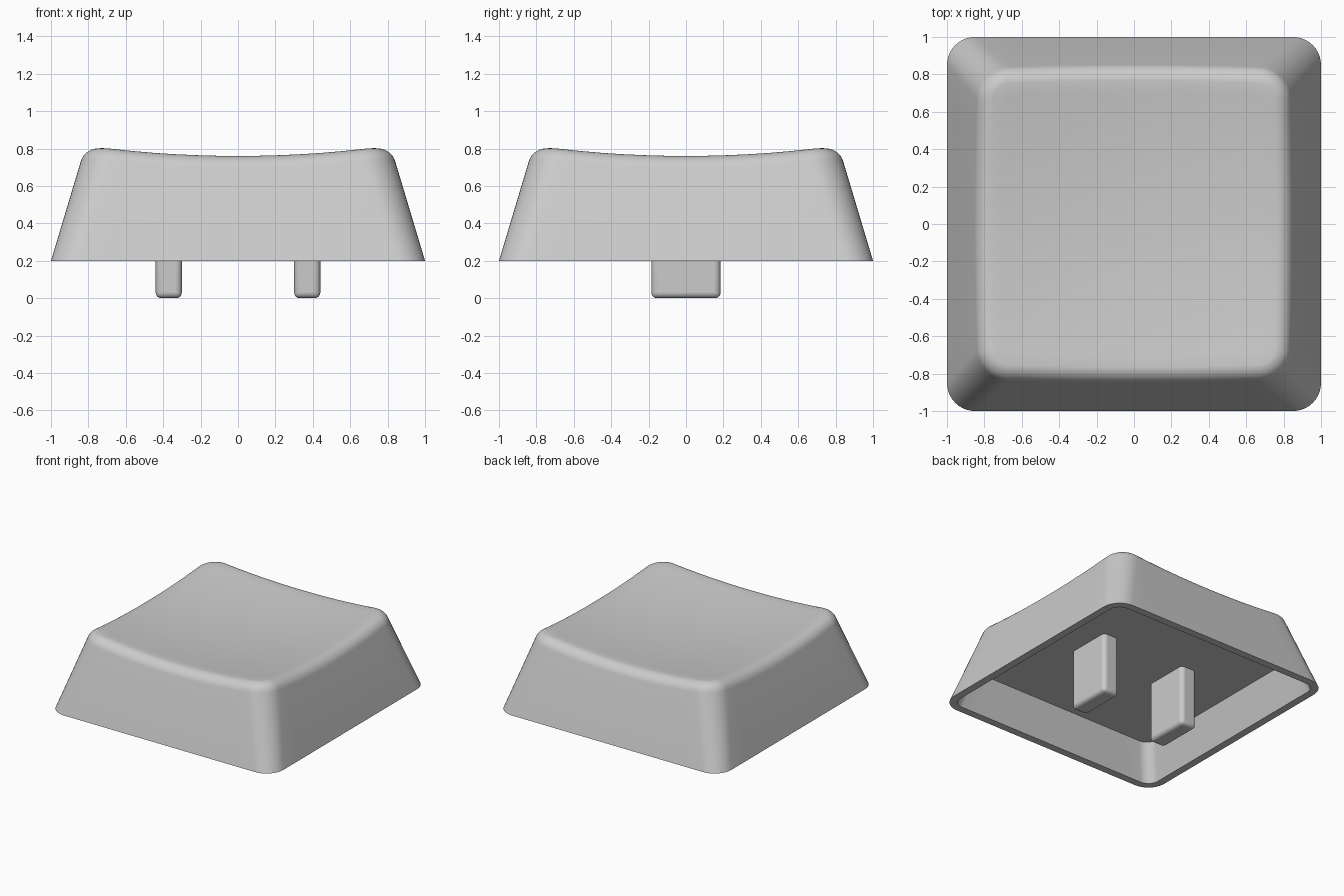
import bpy, bmesh, math

if "Cube" in bpy.data.objects:
    bpy.data.objects.remove(bpy.data.objects["Cube"])

grey = bpy.data.materials.new("light_grey")
grey.diffuse_color = (0.6, 0.6, 0.6, 1)
grey.use_nodes = True
grey.node_tree.nodes["Principled BSDF"].inputs["Base Color"].default_value = grey.diffuse_color

ARC, SIDE = 10, 12                # segments per rounded corner and per straight side
BASE_Z, SLOPE, CORNER = 0.2, 0.3, 0.15
FILLET = 0.09


def outline(half, radius):
    """Rounded square as a list of (x, y), starting on the right-hand corner."""
    pts, c = [], half - radius
    for q in range(4):
        a0 = q * math.pi / 2
        sx, sy = [(1, 1), (-1, 1), (-1, -1), (1, -1)][q]
        for i in range(ARC + 1):
            a = a0 + i / ARC * math.pi / 2
            pts.append((sx * c + radius * math.cos(a), sy * c + radius * math.sin(a)))
        nx, ny = -math.sin(a0), math.cos(a0)
        ex, ey = pts[-1]
        tx, ty = -ny, nx
        for i in range(1, SIDE):
            pts.append((ex + tx * 2 * c * i / SIDE, ey + ty * 2 * c * i / SIDE))
    return pts


def dish(x, y):
    return 0.713 + 0.084 * (x * x + y * y)


def wall_half(z):
    return 1 - SLOPE * (z - BASE_Z)


def flat_ring(half, radius, z):
    return [(x, y, z) for x, y in outline(half, radius)]


def fillet_ring(angle):
    """Ring on the rounded top edge, following the dished surface."""
    lean = math.atan(SLOPE)
    inset = FILLET * math.tan((math.pi / 2 - lean) / 2)
    pts = []
    for i, (x, y) in enumerate(outline(0.75, 0.08)):
        top = dish(x, y)
        half = wall_half(top) - inset + FILLET * math.cos(angle)
        radius = CORNER - inset + FILLET * math.cos(angle)
        px, py = outline(half, radius)[i]
        pts.append((px, py, top - FILLET + FILLET * math.sin(angle)))
    return pts


# Keycap shell: cavity, rim, sloped walls, rounded edge and dished top
rings = [flat_ring(wall_half(0.48) - 0.06, 0.09, 0.48),
         flat_ring(0.94, 0.09, BASE_Z),
         flat_ring(1, CORNER, BASE_Z)]
lean = math.atan(SLOPE)
for k in range(9):
    rings.append(fillet_ring(lean + (math.pi / 2 - lean) * k / 8))
edge = rings[-1]
for k in range(1, 13):
    s = 1 - k / 13
    rings.append([(x * s, y * s, dish(x * s, y * s) + (z - dish(x, y)) * s ** 8)
                  for x, y, z in edge])

bm = bmesh.new()
loops = [[bm.verts.new(p) for p in ring] for ring in rings]
for a, b in zip(loops, loops[1:]):
    n = len(a)
    for i in range(n):
        j = (i + 1) % n
        bm.faces.new((a[i], a[j], b[j], b[i]))
bm.faces.new(loops[0])
centre = bm.verts.new((0, 0, dish(0, 0)))
for i in range(len(loops[-1])):
    bm.faces.new((loops[-1][i], loops[-1][(i + 1) % len(loops[-1])], centre))
bmesh.ops.recalc_face_normals(bm, faces=bm.faces)
mesh = bpy.data.meshes.new("keycap_shell")
bm.to_mesh(mesh)
bm.free()
shell = bpy.data.objects.new("keycap_shell", mesh)
bpy.context.collection.objects.link(shell)
parts = [shell]

# Two mounting prongs reaching down from the cavity ceiling
for name, x in (("left_prong", -0.37), ("right_prong", 0.37)):
    bpy.ops.mesh.primitive_cube_add(size=1, location=(x, 0, 0.26))
    prong = bpy.context.object
    prong.name = name
    prong.scale = (0.14, 0.37, 0.52)
    bpy.ops.object.transform_apply(location=False, rotation=False, scale=True)
    bevel = prong.modifiers.new("rounded_edges", 'BEVEL')
    bevel.width, bevel.segments = 0.03, 4
    parts.append(prong)

for ob in parts:
    ob.data.materials.append(grey)
    bpy.ops.object.select_all(action='DESELECT')
    ob.select_set(True)
    bpy.context.view_layer.objects.active = ob
    bpy.ops.object.shade_smooth_by_angle(angle=math.radians(35))
